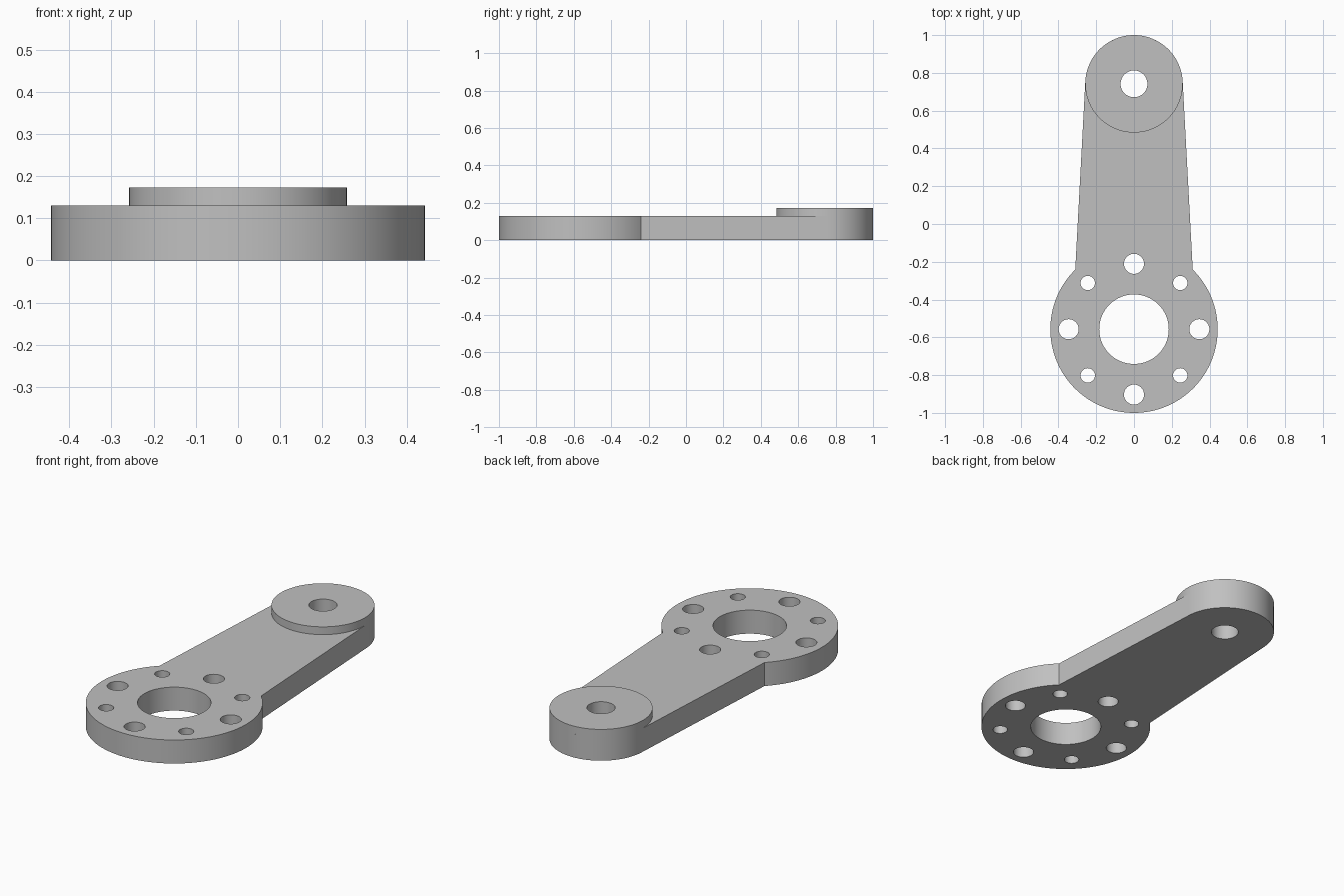
import bpy
import bmesh
from math import acos, asin, atan2, cos, hypot, pi, radians, sin

if "Cube" in bpy.data.objects:
    bpy.data.objects.remove(bpy.data.objects["Cube"])

HUB_Y, HUB_R = -0.557, 0.443      # large drilled disc
TIP_Y, TIP_R = 0.742, 0.258       # small raised end
THICK, BOSS_TOP = 0.13, 0.173
BOLT_R = 0.346                    # bolt circle radius
SHOULDER_X = 0.311                # where the arm leaves the disc

grey = bpy.data.materials.new("plain grey")
grey.use_nodes = True
grey.diffuse_color = (0.53, 0.53, 0.53, 1)
grey.node_tree.nodes["Principled BSDF"].inputs["Base Color"].default_value = grey.diffuse_color


def arc(cy, r, start, end, steps):
    """Points on a circle centred on x = 0."""
    return [(r * cos(start + (end - start) * i / steps),
             cy + r * sin(start + (end - start) * i / steps)) for i in range(steps + 1)]


def prisms(name, outlines, z0, z1):
    """One object made of closed outlines extruded from z0 to z1."""
    bm = bmesh.new()
    for outline in outlines:
        face = bm.faces.new([bm.verts.new((x, y, z0)) for x, y in outline])
        side = bmesh.ops.extrude_face_region(bm, geom=[face])["geom"]
        moved = [v for v in side if isinstance(v, bmesh.types.BMVert)]
        bmesh.ops.translate(bm, verts=moved, vec=(0, 0, z1 - z0))
    bmesh.ops.recalc_face_normals(bm, faces=bm.faces)
    mesh = bpy.data.meshes.new(name)
    bm.to_mesh(mesh)
    bm.free()
    mesh.materials.append(grey)
    obj = bpy.data.objects.new(name, mesh)
    bpy.context.collection.objects.link(obj)
    return obj


def circle(x, y, r, steps=48):
    return [(x + px, y + py) for px, py in arc(0, r, 0, 2 * pi, steps)[:-1]]


# Arm plate: disc arc and tip arc joined by straight sides tangent to the tip
shoulder = acos(SHOULDER_X / HUB_R)
dx, dy = SHOULDER_X, HUB_Y + HUB_R * sin(shoulder) - TIP_Y
tangent = atan2(dy, dx) + acos(TIP_R / hypot(dx, dy))
outline = arc(TIP_Y, TIP_R, tangent, pi - tangent, 64)
outline += arc(HUB_Y, HUB_R, pi - shoulder, 2 * pi + shoulder, 128)
plate = prisms("arm_plate", [outline], 0, THICK)

# Raised boss on the tip
boss = prisms("tip_boss", [circle(0, TIP_Y, TIP_R, 128)], THICK, BOSS_TOP)

# Holes: centre bore, pivot and eight bolt holes of alternating size
holes = [circle(0, HUB_Y, 0.184, 96), circle(0, TIP_Y, 0.071)]
for i in range(8):
    a = i * pi / 4
    holes.append(circle(BOLT_R * cos(a), HUB_Y + BOLT_R * sin(a), 0.038 if i % 2 else 0.053))
cutter = prisms("hole_cutter", holes, -0.1, 0.3)
cutter.hide_render = True

for obj in (plate, boss):
    cut = obj.modifiers.new("holes", "BOOLEAN")
    cut.operation = "DIFFERENCE"
    cut.solver = "EXACT"
    cut.object = cutter
    bpy.ops.object.select_all(action="DESELECT")
    obj.select_set(True)
    bpy.context.view_layer.objects.active = obj
    bpy.ops.object.modifier_apply(modifier=cut.name)
    bpy.ops.object.shade_smooth_by_angle(angle=radians(30))

bpy.data.objects.remove(cutter)
